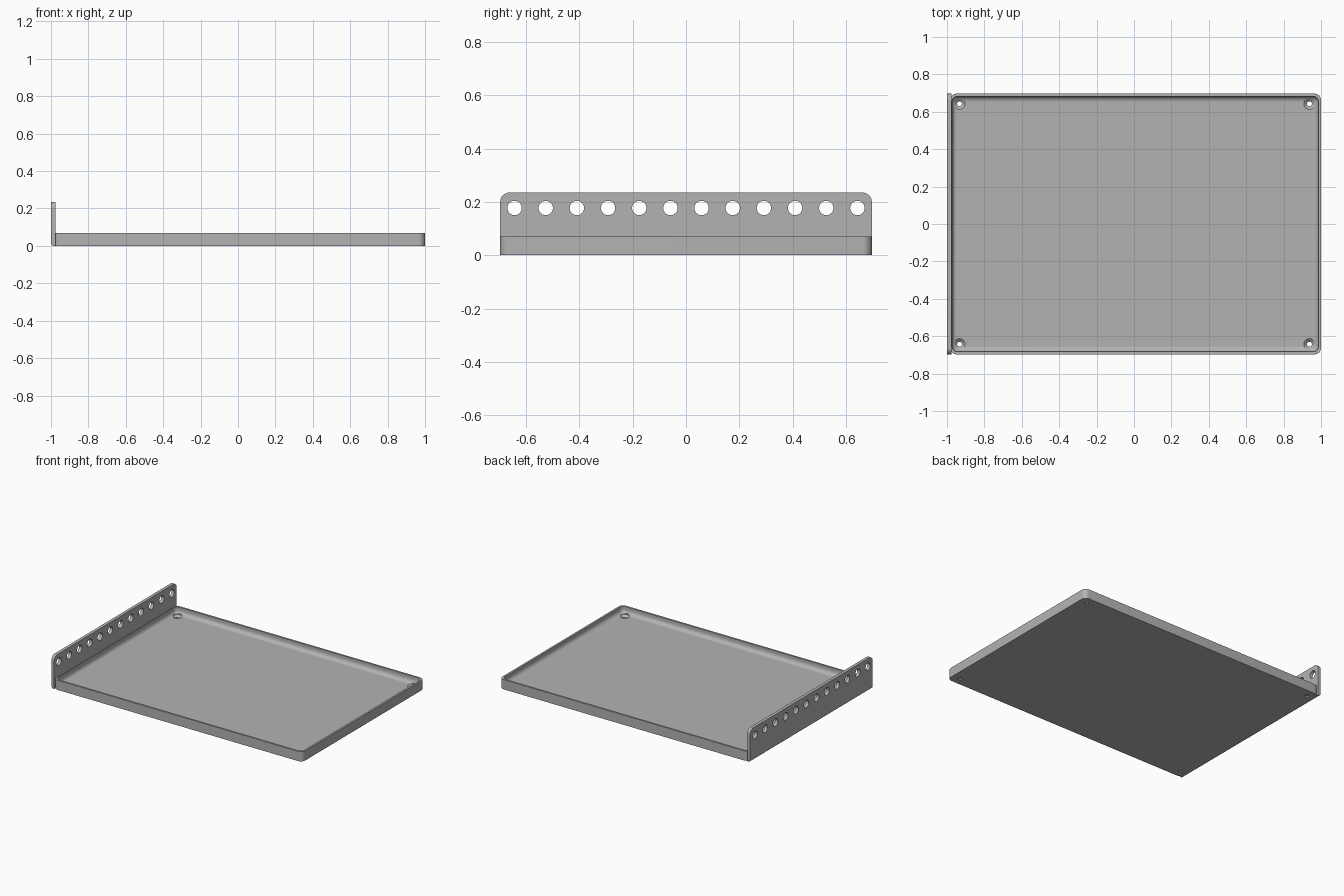
import bpy, bmesh, math
from mathutils import Matrix

cube = bpy.data.objects.get("Cube")
if cube:
    bpy.data.objects.remove(cube, do_unlink=True)

grey = bpy.data.materials.new("plain_grey")
grey.use_nodes = True
grey.diffuse_color = (0.45, 0.45, 0.45, 1)
grey.node_tree.nodes["Principled BSDF"].inputs["Base Color"].default_value = grey.diffuse_color

Y = 0.697          # half depth
FACE = -0.977      # inner face of the upright flange
FLOOR, RIM, WALL, FILLET = 0.022, 0.07, 0.014, 0.03


def finish(bm, name):
    bmesh.ops.recalc_face_normals(bm, faces=bm.faces)
    mesh = bpy.data.meshes.new(name)
    bm.to_mesh(mesh)
    bm.free()
    ob = bpy.data.objects.new(name, mesh)
    bpy.context.collection.objects.link(ob)
    mesh.materials.append(grey)
    return ob


def rounded_rect(x0, x1, y0, y1, r, steps=8):
    pts = []
    corners = [(x1 - r, y1 - r), (x0 + r, y1 - r), (x0 + r, y0 + r), (x1 - r, y0 + r)]
    for q, (cx, cy) in enumerate(corners):
        for i in range(steps + 1):
            a = math.pi / 2 * (q + i / steps)
            pts.append((cx + r * math.cos(a), cy + r * math.sin(a)))
    return pts


def skin(bm, rings):
    """Bridge equal loops and cap both ends."""
    loops = [[bm.verts.new(p) for p in ring] for ring in rings]
    for a, b in zip(loops, loops[1:]):
        for i in range(len(a)):
            j = (i + 1) % len(a)
            bm.faces.new((a[i], a[j], b[j], b[i]))
    bm.faces.new(loops[0])
    bm.faces.new(loops[-1])


def cut(ob, bm, name):
    cutter = finish(bm, name)
    cutter.hide_render = True
    cutter.hide_set(True)
    mod = ob.modifiers.new("holes", "BOOLEAN")
    mod.operation = "DIFFERENCE"
    mod.solver = "EXACT"
    mod.object = cutter


def smooth(ob):
    bpy.ops.object.select_all(action="DESELECT")
    ob.select_set(True)
    bpy.context.view_layer.objects.active = ob
    bpy.ops.object.shade_smooth_by_angle(angle=math.radians(30))


# Shallow tray: outer wall, rim, then inner wall curving into the floor
def tray_ring(inset, z, r):
    left = FACE - 0.006 + inset * 0.7
    return [(x, y, z) for x, y in rounded_rect(left, 1 - inset, -Y + inset, Y - inset, r)]


rings = [tray_ring(0, 0, 0.035), tray_ring(0, RIM, 0.035), tray_ring(WALL, RIM, 0.031)]
for i in range(9):
    a = math.pi / 2 * i / 8
    rings.append(tray_ring(WALL + FILLET * (1 - math.cos(a)),
                           FLOOR + FILLET * (1 - math.sin(a)),
                           0.031 - 0.026 * (1 - math.cos(a))))
bm = bmesh.new()
skin(bm, rings)
tray = finish(bm, "tray")

# Countersunk screw holes in the corners
bm = bmesh.new()
profile = [(0.013, -0.02), (0.013, 0.008), (0.03, FLOOR), (0.03, 0.045)]
for cx in (-0.933, 0.938):
    for cy in (-0.643, 0.643):
        skin(bm, [[(cx + r * math.cos(k * math.tau / 32), cy + r * math.sin(k * math.tau / 32), z)
                   for k in range(32)] for r, z in profile])
cut(tray, bm, "screw_hole_cutter")
smooth(tray)

# Upright flange with rounded top corners and a rounded lower outer edge
outline = [(y, z) for y, z in rounded_rect(-Y, Y, -0.1, 0.235, 0.035) if z > 0]
outline = outline + [(-Y, 0), (Y, 0)]
bm = bmesh.new()
skin(bm, [[(x, y, z) for y, z in outline] for x in (-1, FACE)])
edge = [e for e in bm.edges if all(v.co.z < 0.001 and v.co.x < -0.99 for v in e.verts)]
bmesh.ops.bevel(bm, geom=edge, offset=0.016, segments=6, profile=0.5, affect="EDGES")
flange = finish(bm, "side_flange")

# Row of twelve round holes
bm = bmesh.new()
for i in range(12):
    place = Matrix.Translation((-0.99, -0.643 + i * 0.1169, 0.177)) @ Matrix.Rotation(math.pi / 2, 4, "Y")
    bmesh.ops.create_cone(bm, cap_ends=True, segments=32, radius1=0.027, radius2=0.027,
                          depth=0.1, matrix=place)
cut(flange, bm, "flange_hole_cutter")
smooth(flange)
